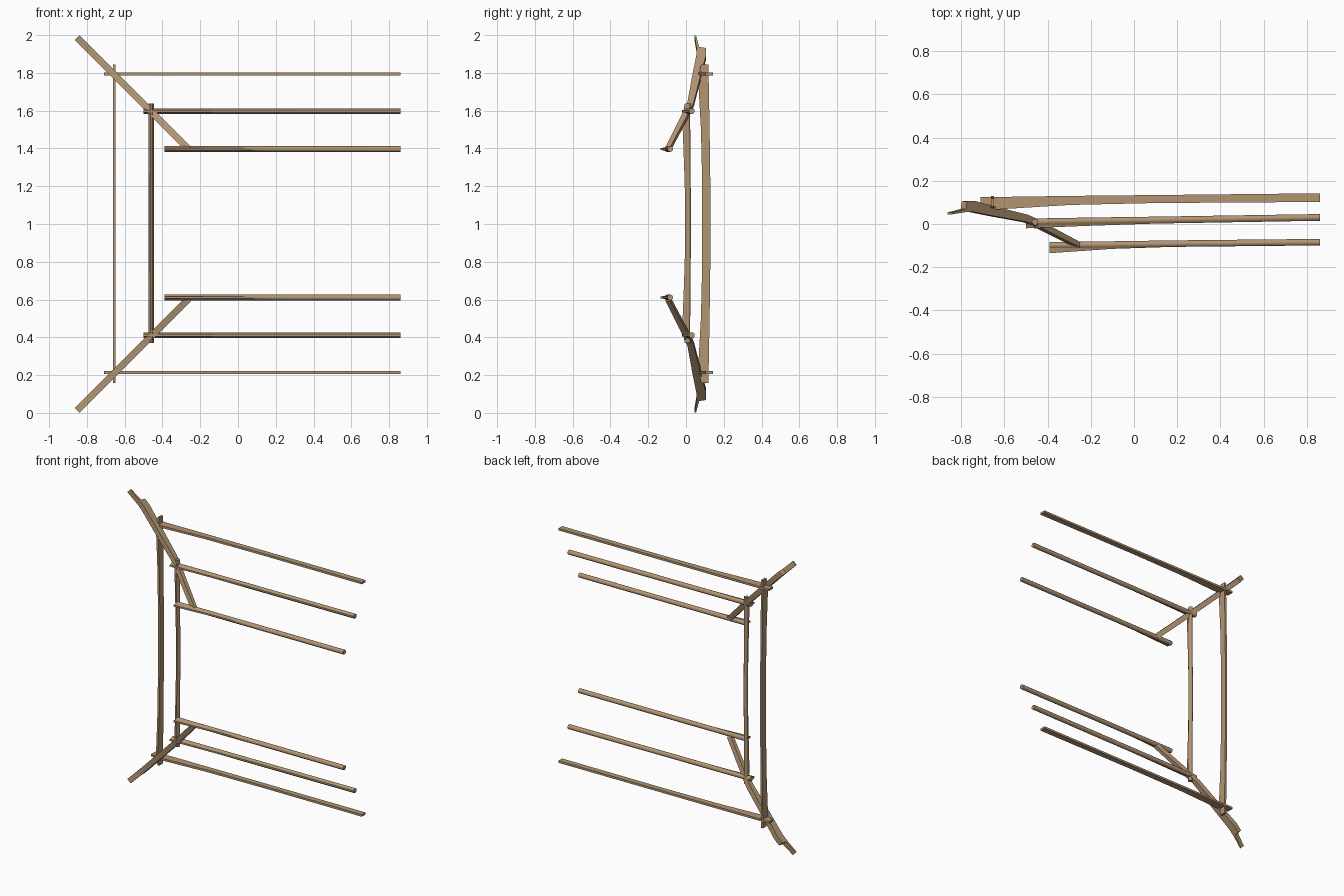
import bpy
import bmesh
import math

cube = bpy.data.objects.get("Cube")
if cube:
    bpy.data.objects.remove(cube)

COLOUR = (0.45, 0.30, 0.175, 1)
wood = bpy.data.materials.new("tan wood")
wood.use_nodes = True
wood.diffuse_color = COLOUR
wood.node_tree.nodes["Principled BSDF"].inputs["Base Color"].default_value = COLOUR


def flat_section(lo, hi, half):
    """Rectangular strip section as (depth, side) pairs."""
    return [(lo, -half), (hi, -half), (hi, half), (lo, half)]


def round_section(lo, hi, half):
    """Round back with a narrow front edge."""
    mid = hi - half
    arc = [math.radians(a) for a in range(-150, 151, 30)]
    ring = [(mid + half * math.cos(a), half * math.sin(a)) for a in arc]
    nose = half * 0.35
    return ring + [(lo, nose), (lo, -nose)]


def loft(name, stations, section, half, place):
    """Skin sections (position, front depth, back depth) along a beam."""
    bm = bmesh.new()
    rings = [[bm.verts.new(place(t, y, s)) for y, s in section(lo, hi, half)]
             for t, lo, hi in stations]
    for a, b in zip(rings, rings[1:]):
        for i in range(len(a)):
            j = (i + 1) % len(a)
            bm.faces.new((a[i], a[j], b[j], b[i]))
    bm.faces.new(rings[0])
    bm.faces.new(rings[-1])
    bmesh.ops.recalc_face_normals(bm, faces=bm.faces)
    mesh = bpy.data.meshes.new(name)
    bm.to_mesh(mesh)
    bm.free()
    mesh.materials.append(wood)
    obj = bpy.data.objects.new(name, mesh)
    bpy.context.collection.objects.link(obj)
    bpy.ops.object.select_all(action='DESELECT')
    obj.select_set(True)
    bpy.context.view_layer.objects.active = obj
    bpy.ops.object.shade_smooth_by_angle(angle=math.radians(35))


# Horizontal rails, in pairs above and below
OUTER = [(-0.71, 0.08, 0.125), (-0.64, 0.067, 0.125), (-0.3, 0.088, 0.13),
         (0.1, 0.097, 0.134), (0.86, 0.102, 0.142)]
MIDDLE = [(-0.5, -0.02, 0.025), (-0.2, -0.008, 0.03),
          (0.1, 0.002, 0.034), (0.86, 0.015, 0.046)]
INNER = [(-0.39, -0.135, -0.083), (-0.1, -0.115, -0.08),
         (0.17, -0.106, -0.076), (0.86, -0.099, -0.069)]
RAILS = [("outer_rail", OUTER, flat_section, 0.007, 0.79),
         ("middle_rail", MIDDLE, round_section, 0.0155, 0.593),
         ("inner_rail", INNER, round_section, 0.0155, 0.393)]

for side, sign in (("upper", 1), ("lower", -1)):
    for name, stations, section, half, rise in RAILS:
        z = 1.004 + sign * rise
        loft(side + "_" + name, stations, section, half,
             lambda t, y, s: (t, y, z + s))

# Upright posts, symmetrical about mid height
def mirrored(stations):
    return [(-t, lo, hi) for t, lo, hi in stations] + \
           [(t, lo, hi) for t, lo, hi in reversed(stations)]


loft("outer_post", mirrored([(0.843, 0.08, 0.118), (0.77, 0.064, 0.12),
                             (0.5, 0.079, 0.125), (0.2, 0.086, 0.129)]),
     flat_section, 0.007, lambda t, y, s: (-0.655 + s, y, 1.002 + t))
loft("inner_post", mirrored([(0.635, -0.006, 0.024), (0.56, -0.02, 0.022),
                             (0.3, -0.01, 0.024), (0.1, -0.004, 0.026)]),
     round_section, 0.0135, lambda t, y, s: (-0.459 + s, y, 1.004 + t))

# Diagonal corner braces with a stepped outer tip
BRACE = [(-0.852, 0.045, 0.053), (-0.79, 0.055, 0.07), (-0.785, 0.055, 0.105),
         (-0.75, 0.055, 0.107), (-0.65, 0.035, 0.08), (-0.5, 0.008, 0.042),
         (-0.45, -0.014, 0.018), (-0.262, -0.108, -0.083)]
for side, sign in (("upper", 1), ("lower", -1)):
    loft(side + "_corner_brace", BRACE, flat_section, 0.017,
         lambda t, y, s: (t + s * 0.707, y,
                          1 + sign * (0.135 - t + s * 0.707)))
